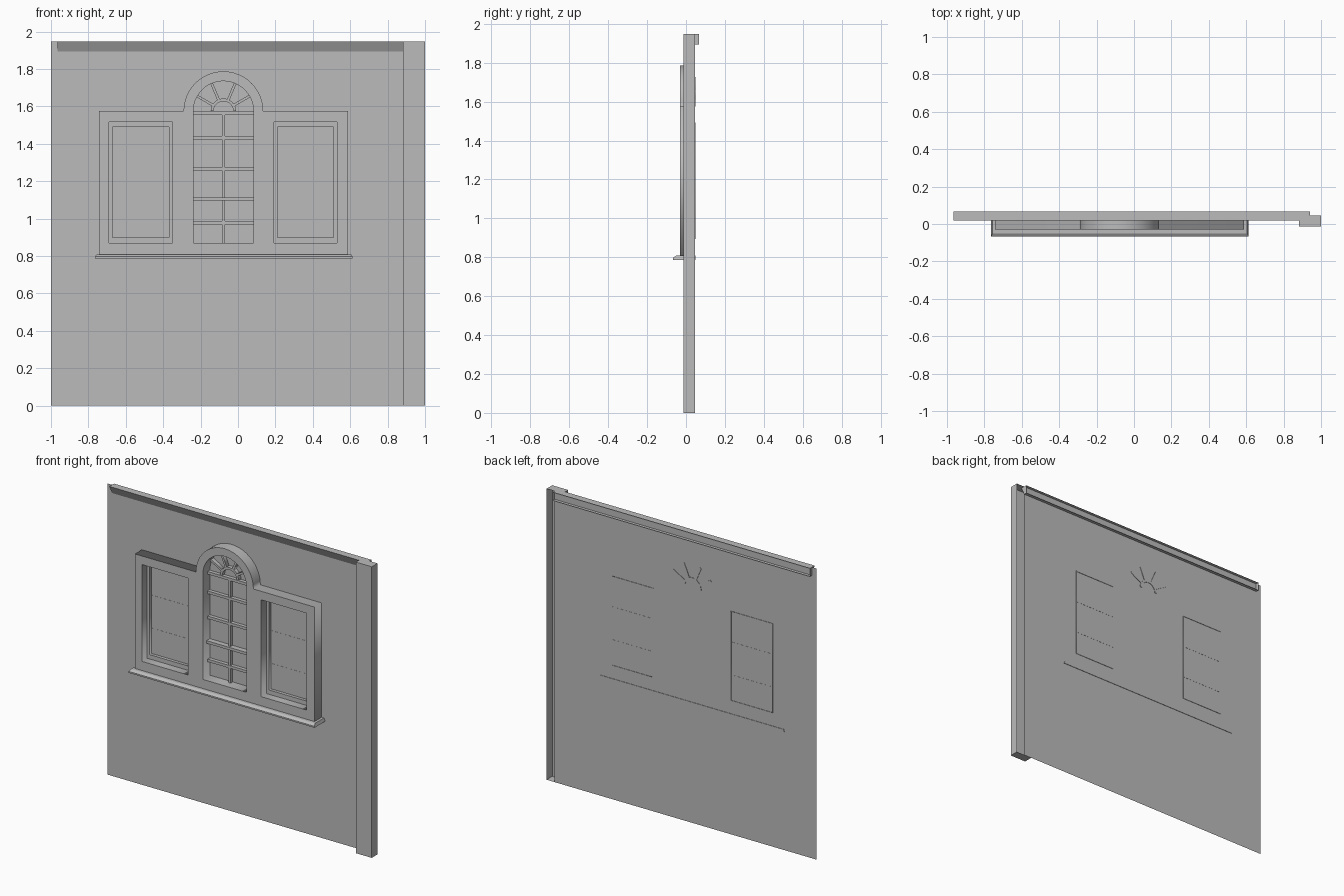
import bpy, bmesh, math
from mathutils import Matrix, Vector

if "Cube" in bpy.data.objects:
    bpy.data.objects.remove(bpy.data.objects["Cube"])

plaster = bpy.data.materials.new("plain_grey")
plaster.use_nodes = True
GREY = (0.5, 0.5, 0.5, 1)
plaster.diffuse_color = GREY
plaster.node_tree.nodes["Principled BSDF"].inputs["Base Color"].default_value = GREY

WALL_Y = 0.046      # plane of the wall
POKE_Y = 0.049      # parts that just break through the wall
TOP = 1.948
CX, CZ = -0.078, 1.574   # centre of the arch


def finish(name, bm):
    mesh = bpy.data.meshes.new(name)
    bm.to_mesh(mesh)
    bm.free()
    mesh.materials.append(plaster)
    ob = bpy.data.objects.new(name, mesh)
    bpy.context.collection.objects.link(ob)
    return ob


def box(name, x0, x1, y0, y1, z0, z1, open_back=False):
    bm = bmesh.new()
    size = Matrix.Diagonal((x1 - x0, y1 - y0, z1 - z0, 1))
    centre = Matrix.Translation(((x0 + x1) / 2, (y0 + y1) / 2, (z0 + z1) / 2))
    bmesh.ops.create_cube(bm, size=1, matrix=centre @ size)
    if open_back:
        bm.normal_update()
        back = [f for f in bm.faces if f.normal.y > 0.9]
        bmesh.ops.delete(bm, geom=back, context='FACES_ONLY')
    return finish(name, bm)


def prism(name, profile, x0, x1, open_back=False):
    """Extrude a (y, z) profile along x."""
    bm = bmesh.new()
    face = bm.faces.new([bm.verts.new((x0, y, z)) for y, z in profile])
    grown = bmesh.ops.extrude_face_region(bm, geom=[face], use_keep_orig=True)
    moved = [v for v in grown["geom"] if isinstance(v, bmesh.types.BMVert)]
    bmesh.ops.translate(bm, verts=moved, vec=(x1 - x0, 0, 0))
    bmesh.ops.recalc_face_normals(bm, faces=bm.faces)
    if open_back:
        back = [f for f in bm.faces if f.normal.y > 0.9]
        bmesh.ops.delete(bm, geom=back, context='FACES_ONLY')
    return finish(name, bm)


def plate(name, loops, y0, y1):
    """Flat (x, z) outline with holes, given thickness along y."""
    curve = bpy.data.curves.new(name, 'CURVE')
    curve.dimensions = '2D'
    curve.fill_mode = 'BOTH'
    curve.extrude = (y1 - y0) / 2
    for loop in loops:
        spline = curve.splines.new('POLY')
        spline.points.add(len(loop) - 1)
        for point, (x, z) in zip(spline.points, loop):
            point.co = (x, z, 0, 1)
        spline.use_cyclic_u = True
    curve.materials.append(plaster)
    ob = bpy.data.objects.new(name, curve)
    bpy.context.collection.objects.link(ob)
    ob.rotation_euler.x = math.pi / 2
    ob.location.y = (y0 + y1) / 2
    bpy.ops.object.select_all(action='DESELECT')
    ob.select_set(True)
    bpy.context.view_layer.objects.active = ob
    bpy.ops.object.convert(target='MESH')
    return ob


def rect(x0, x1, z0, z1):
    return [(x0, z0), (x1, z0), (x1, z1), (x0, z1)]


def arc(radius, steps=24):
    """Half circle from right to left over the arch centre."""
    angles = [math.pi * i / steps for i in range(steps + 1)]
    return [(CX + radius * math.cos(a), CZ + radius * math.sin(a)) for a in angles]


# Wall sheet
bm = bmesh.new()
bm.faces.new([bm.verts.new((x, WALL_Y, z)) for x, z in rect(-1, 0.94, 0, TOP)])
finish("wall", bm)

# Corner post, hollow behind
box("corner_post", 0.882, 1, -0.014, WALL_Y, 0, TOP, open_back=True)

# Cornice with a sloping front, hollow behind
prism("cornice", [(WALL_Y, 1.893), (0.018, TOP), (0.067, TOP), (0.067, 1.893)],
      -0.965, 0.94, open_back=True)

# Window surround with three openings
R_OUT, R_IN = 0.213, 0.161
SIDES = {"left": (0.193, 0.53), "right": (-0.69, -0.35)}
Z0, Z1 = 0.869, 1.517
outline = [(-0.743, 0.805), (0.588, 0.805), (0.588, CZ)] + arc(R_OUT) + [(-0.743, CZ)]
centre_hole = [(CX - R_IN, Z0), (CX + R_IN, Z0)] + arc(R_IN)
side_holes = [rect(a, b, Z0, Z1) for a, b in SIDES.values()]
plate("window_surround", [outline, centre_hole] + side_holes, -0.03, 0.044)

# Sill with a sloped nose and tapered ends
sill = prism("window_sill", [(POKE_Y, 0.787), (-0.067, 0.787), (-0.067, 0.797),
                             (-0.05, 0.808), (POKE_Y, 0.808)], -0.764, 0.613)
for v in sill.data.vertices:
    if v.co.z > 0.8:
        v.co.x -= math.copysign(0.008, v.co.x)

# Side sashes with flush glazing bars
for side, (a, b) in SIDES.items():
    inner = rect(a + 0.019, b - 0.019, 0.898, 1.49)
    plate(side + "_sash", [rect(a, b, Z0, Z1), inner], 0.025, 0.044)
    rim = rect(a + 0.015, b - 0.015, 0.894, 1.494)
    plate(side + "_sash_back", [rim, inner], 0.04, POKE_Y)
    for i, z in enumerate((1.06, 1.28)):
        box(f"{side}_glazing_bar_{i + 1}", a + 0.019, b - 0.019,
            WALL_Y - 0.001, WALL_Y + 0.001, z - 0.009, z + 0.009)

# Centre window bars
box("centre_upright", CX - 0.008, CX + 0.008, 0.022, 0.044, Z0, CZ - 0.01)
for i, (z, front) in enumerate([(0.977, 0.02), (1.105, 0.008), (1.265, 0.02),
                                (1.433, 0.02), (1.563, 0.02)]):
    box(f"centre_rail_{i + 1}", CX - R_IN, CX + R_IN, front, 0.044, z - 0.009, z + 0.009)

# Fan light: small hub arch and four rays
plate("fan_hub", [arc(0.068, 16) + arc(0.053, 16)[::-1]], 0.02, POKE_Y)
for i, degrees in enumerate((30, 67, 113, 150)):
    a = math.radians(degrees)
    along = Vector((math.cos(a), math.sin(a)))
    across = Vector((-along.y, along.x)) * 0.007
    hub = Vector((CX, CZ))
    near, far = hub + along * 0.064, hub + along * 0.162
    ray = [tuple(p) for p in (near - across, far - across, far + across, near + across)]
    plate(f"fan_ray_{i + 1}", [ray], 0.02, POKE_Y)
